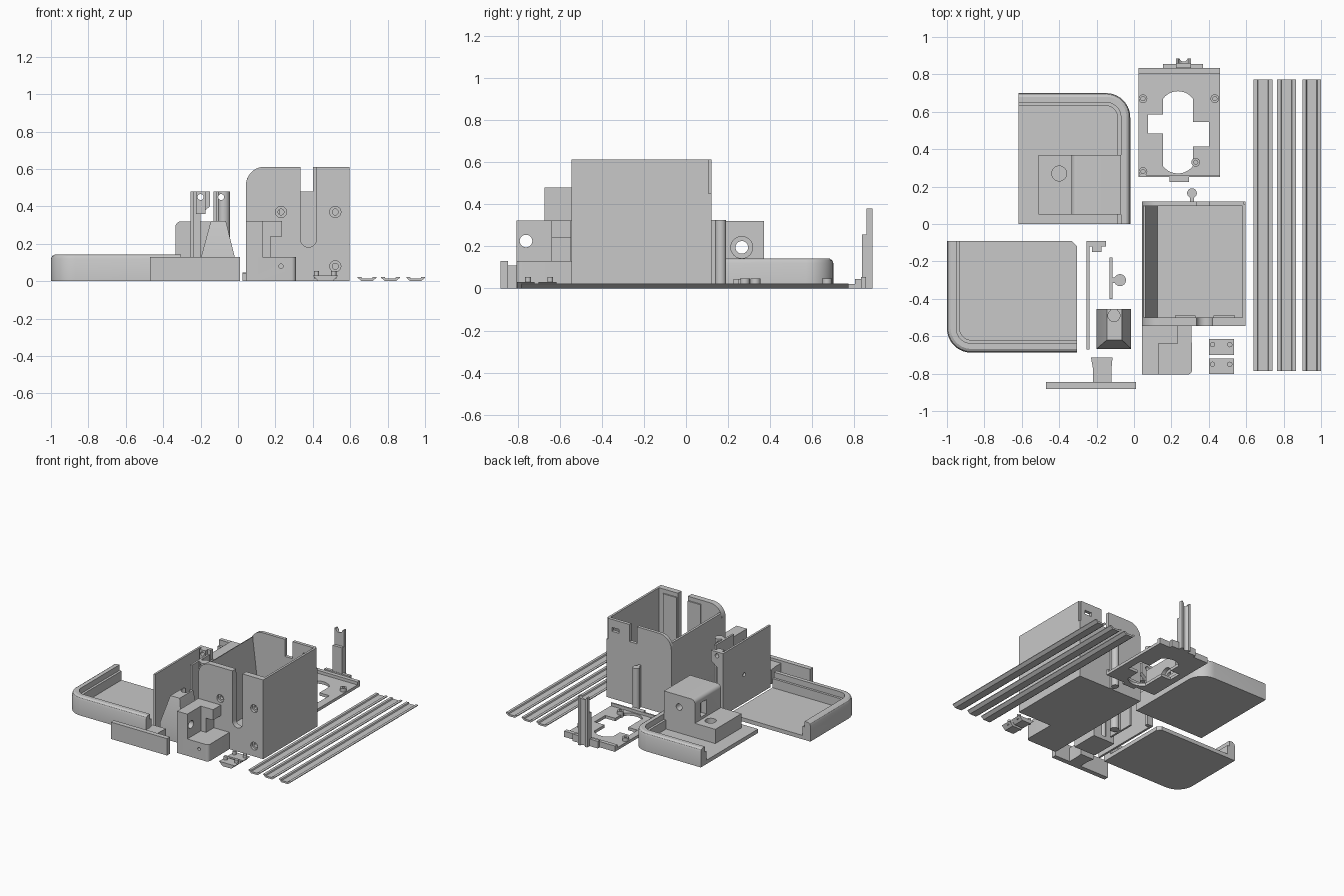
import bpy, bmesh, math
from mathutils import Vector

grey = bpy.data.materials.new("plastic_grey")
grey.diffuse_color = (0.58, 0.58, 0.58, 1)


def loft(name, rings):
    """Closed solid through rings of 3D points."""
    bm = bmesh.new()
    vs = [[bm.verts.new(p) for p in r] for r in rings]
    n = len(vs[0])
    bm.faces.new(vs[0])
    bm.faces.new(vs[-1])
    for a, b in zip(vs, vs[1:]):
        for i in range(n):
            bm.faces.new((a[i], a[(i + 1) % n], b[(i + 1) % n], b[i]))
    bmesh.ops.recalc_face_normals(bm, faces=bm.faces)
    me = bpy.data.meshes.new(name)
    bm.to_mesh(me)
    bm.free()
    me.materials.append(grey)
    ob = bpy.data.objects.new(name, me)
    bpy.context.collection.objects.link(ob)
    return ob


def prism(name, pts, axis, a, b):
    """Outline extruded along an axis from a to b."""
    put = {'x': lambda p, t: (t, p[0], p[1]),
           'y': lambda p, t: (p[0], t, p[1]),
           'z': lambda p, t: (p[0], p[1], t)}[axis]
    return loft(name, [[put(p, t) for p in pts] for t in (a, b)])


def rect(a, b, c, d):
    return [(a, c), (b, c), (b, d), (a, d)]


def box(name, x0, x1, y0, y1, z0, z1):
    return prism(name, rect(x0, x1, y0, y1), 'z', z0, z1)


def arc(cx, cy, r, a0, a1, n=10):
    return [(cx + r * math.cos(math.radians(a0 + (a1 - a0) * i / n)),
             cy + r * math.sin(math.radians(a0 + (a1 - a0) * i / n))) for i in range(n + 1)]


def rod(name, cx, cy, r, axis, a, b, n=24):
    return prism(name, arc(cx, cy, r, 0, 360, n)[:-1], axis, a, b)


def boolean(ob, others, op):
    """Applies cutters or additions, then removes the helpers."""
    for o in others:
        o.hide_render = True
        m = ob.modifiers.new("bool", 'BOOLEAN')
        m.operation, m.object, m.solver = op, o, 'EXACT'
    dg = bpy.context.evaluated_depsgraph_get()
    me = bpy.data.meshes.new_from_object(ob.evaluated_get(dg))
    ob.modifiers.clear()
    ob.data = me
    for o in others:
        bpy.data.objects.remove(o)
    return ob


def cut(ob, *others):
    return boolean(ob, others, 'DIFFERENCE')


def join(ob, *others):
    return boolean(ob, others, 'UNION')


# Main housing: floor and right wall
box("housing_floor", 0.05, 0.59, -0.53, 0.11, 0, 0.03)
box("housing_right_wall", 0.58, 0.597, -0.50, 0.10, 0, 0.612)
# Left wall, thickening toward the floor
prism("housing_left_wall", [(0.042, 0), (0.125, 0), (0.125, 0.03), (0.062, 0.53),
                            (0.062, 0.56), (0.05, 0.555), (0.042, 0.51)], 'y', -0.50, 0.10)
# Front wall with rounded shoulder, deep slot and countersunk holes
shoulder = arc(0.142, 0.512, 0.1, 90, 180)
front = prism("housing_front_wall", [(0.597, 0), (0.597, 0.612), (0.42, 0.612)]
              + arc(0.377, 0.225, 0.043, 0, -180) + [(0.334, 0.612)] + shoulder
              + [(0.042, 0)], 'y', -0.545, -0.50)
for x, z in ((0.23, 0.37), (0.52, 0.37), (0.52, 0.08)):
    cut(front, rod("sink", x, z, 0.03, 'y', -0.6, -0.525), rod("hole", x, z, 0.016, 'y', -0.6, -0.4))
box("slot_guide_left", 0.22, 0.33, -0.505, -0.49, 0.1, 0.58)
box("slot_guide_right", 0.425, 0.54, -0.505, -0.49, 0.1, 0.58)
# Back wall with top notch
back = prism("housing_back_wall", [(0.597, 0), (0.597, 0.612), (0.40, 0.612), (0.40, 0.48),
                                   (0.334, 0.48), (0.334, 0.612)] + shoulder + [(0.042, 0)], 'y', 0.095, 0.12)
cut(back, box("edge_cut", 0.585, 0.7, 0.108, 0.2, 0.45, 0.7),
    box("latch_window", 0.49, 0.55, 0.0, 0.2, 0.52, 0.55))
# Keyhole pin behind the housing
rod("pin", 0.31, 0.165, 0.026, 'z', 0, 0.325)
box("pin_neck", 0.30, 0.32, 0.118, 0.15, 0, 0.325)

# Corner bracket in front of the housing
base = prism("bracket_base", [(0.042, -0.545), (0.042, -0.805)]
             + arc(0.285, -0.78, 0.025, -90, 0, 6) + [(0.308, -0.545)], 'z', 0, 0.13)
cut(base, rod("hole", 0.23, 0.08, 0.012, 'y', -0.9, -0.7))
side = box("bracket_side", 0.042, 0.13, -0.805, -0.546, 0.129, 0.322)
cut(side, *[rod("hole", y, 0.225, 0.03, 'x', 0, 0.2) for y in (-0.76, -0.61)])
prism("bracket_rear", [(0.129, 0.129), (0.175, 0.129), (0.175, 0.24), (0.235, 0.24),
                       (0.235, 0.322), (0.129, 0.322)], 'y', -0.64, -0.546)


def tray(name, xw, yw, xo, yo, r):
    """Corner tray: walls on the xw and yw sides, open on xo and yo."""
    sx = 1 if xw > xo else -1
    sy = 1 if yw > yo else -1

    def outline(i, over=0):
        ox, oy = xo - sx * over, yo - sy * over
        x, y, q = xw - sx * i, yw - sy * i, r - i
        bend = [(x - sx * q + sx * a, y - sy * q + sy * b) for a, b in arc(0, 0, q, 90, 0)]
        return [(ox, oy), (ox, y)] + bend + [(x, oy)]

    def ring(i, z):
        return [(x, y, z) for x, y in outline(i)]
    ob = loft(name, [ring(0, 0), ring(0, 0.12), ring(0.006, 0.134), ring(0.02, 0.143)])
    return cut(ob, prism("hollow", outline(0.068, 0.1), 'z', 0.03, 0.3),
               prism("ledge", outline(0.05, 0.1), 'z', 0.10, 0.3))


# Two corner trays
cut(tray("front_tray", -1.0, -0.688, -0.305, -0.092, 0.13),
    prism("chamfer", [(-0.345, -0.08), (-0.29, -0.08), (-0.29, -0.135)], 'z', -0.1, 0.3))
tray("rear_tray", -0.02, 0.70, -0.617, 0.0, 0.13)
# Mount block on the rear tray
cut(box("mount_platform", -0.51, -0.33, 0.05, 0.37, 0.025, 0.14),
    rod("hole", -0.40, 0.27, 0.04, 'z', 0.05, 0.3))
block = prism("mount_block", [(-0.335, 0.025), (-0.07, 0.025), (-0.07, 0.32)]
              + arc(-0.305, 0.29, 0.03, 90, 180, 6), 'y', 0.05, 0.37)
cut(block, rod("sink", 0.265, 0.195, 0.052, 'x', -0.10, 0.0),
    rod("hole", 0.265, 0.195, 0.03, 'x', -0.5, 0.0),
    rod("side_hole", -0.20, 0.23, 0.025, 'y', 0.30, 0.5),
    box("pocket", -0.4, -0.29, 0.23, 0.30, 0.16, 0.27))

# Cover strip with stem
box("cover_strip", -0.47, 0.01, -0.882, -0.845, 0, 0.13)
prism("cover_stem", [(-0.22, -0.846), (-0.12, -0.846), (-0.12, -0.77), (-0.115, -0.715),
                     (-0.23, -0.715), (-0.22, -0.77)], 'z', 0, 0.11)
# Tapered wedge with a round notch
wedge = loft("wedge", [[(x, y, z) for x, y in p] for p, z in (
    (rect(-0.20, -0.015, -0.667, -0.455), 0), (rect(-0.20, -0.015, -0.667, -0.455), 0.12),
    (rect(-0.145, -0.065, -0.62, -0.455), 0.322))])
cut(wedge, rod("notch", -0.107, -0.49, 0.032, 'z', 0.03, 0.5),
    box("notch_mouth", -0.125, -0.089, -0.49, -0.4, 0.03, 0.5))
# Tall divider plate with drilled head
cut(box("divider_plate", -0.253, -0.237, -0.672, -0.092, 0, 0.48),
    rod("hole", -0.35, 0.22, 0.015, 'x', -0.4, 0))
head = prism("divider_head", [(-0.253, 0), (-0.20, 0), (-0.20, 0.36), (-0.15, 0.40),
                              (-0.15, 0.48), (-0.253, 0.48)], 'y', -0.12, -0.092)
cut(head, rod("hole", -0.20, 0.45, 0.016, 'y', -0.3, 0))
cut(box("divider_head_core", -0.225, -0.175, -0.15, -0.119, 0.36, 0.48),
    rod("hole", -0.20, 0.45, 0.016, 'y', -0.3, 0))
# Short slider plate with round stem
box("slider_plate", -0.13, -0.115, -0.40, -0.18, 0, 0.48)
stem = join(rod("slider_stem", -0.075, -0.30, 0.032, 'z', 0, 0.48),
            box("neck", -0.12, -0.085, -0.315, -0.285, 0, 0.48))
cut(stem, rod("hole", -0.09, 0.45, 0.016, 'y', -0.5, 0))

# Perforated base plate
plate = box("base_plate", 0.025, 0.46, 0.25, 0.833, 0, 0.022)
cut(plate, prism("opening", arc(0.235, 0.61, 0.1, 37, 143) + [(0.155, 0.585), (0.075, 0.585),
    (0.075, 0.485), (0.155, 0.485)] + arc(0.235, 0.37, 0.1, 217, 323)
    + [(0.315, 0.415), (0.40, 0.415), (0.40, 0.545), (0.315, 0.545)], 'z', -0.1, 0.2))
for x, y in ((0.048, 0.67), (0.432, 0.67), (0.048, 0.28), (0.33, 0.33)):
    cut(rod("plate_boss", x, y, 0.023, 'z', 0, 0.048), rod("hole", x, y, 0.011, 'z', 0.01, 0.1))
box("plate_rear_rim", 0.025, 0.46, 0.803, 0.833, 0.01, 0.045)
box("plate_front_rim", 0.025, 0.46, 0.25, 0.262, 0.01, 0.045)
box("plate_rear_tab", 0.155, 0.37, 0.832, 0.856, 0, 0.055)
box("plate_front_tab", 0.19, 0.295, 0.225, 0.251, 0, 0.045)
# Upright post with notched top
post = prism("post", [(0.835, 0), (0.885, 0), (0.885, 0.38), (0.857, 0.38), (0.857, 0.255),
                      (0.835, 0.255)], 'x', 0.225, 0.305)
cut(post, rod("notch", 0.265, 0.385, 0.03, 'y', 0.7, 1.0),
    rod("groove", 0.265, 0.89, 0.022, 'z', -0.1, 0.5))

# Three long flared rails
for cx in (0.69, 0.815, 0.95):
    prism("rail", [(cx + x, z) for x, z in ((-0.028, 0), (0.028, 0), (0.05, 0.018), (0.05, 0.023),
          (0.03, 0.023), (0.026, 0.014), (-0.026, 0.014), (-0.03, 0.023), (-0.05, 0.023),
          (-0.05, 0.018))], 'y', -0.785, 0.773)
# Two small clips with pegs
for y0, y1 in ((-0.70, -0.615), (-0.803, -0.72)):
    prism("clip", [(0.43, 0), (0.505, 0), (0.535, 0.03), (0.40, 0.03)], 'y', y0, y1)
    for x in (0.42, 0.512):
        rod("clip_peg", x, y1 - 0.03, 0.014, 'z', 0.015, 0.055, 16)

# Crisp edges, smooth round surfaces
for ob in bpy.context.scene.objects:
    ob.select_set(True)
    bpy.context.view_layer.objects.active = ob
bpy.ops.object.shade_smooth_by_angle(angle=math.radians(30))
